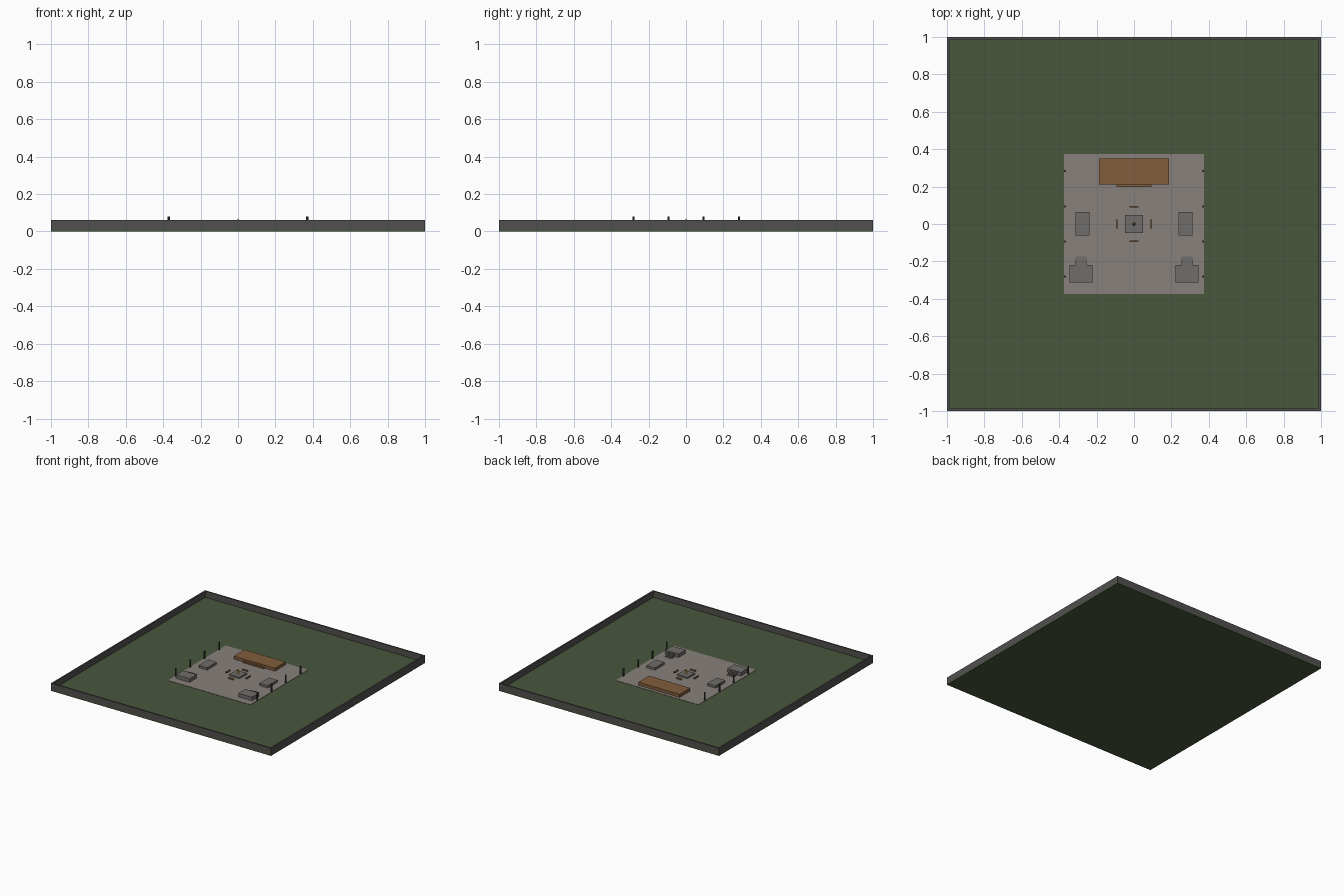
import bpy

if "Cube" in bpy.data.objects:
    bpy.data.objects.remove(bpy.data.objects["Cube"])


def mat(name, c):
    m = bpy.data.materials.new(name)
    m.diffuse_color = (*c, 1)
    m.use_nodes = True
    m.node_tree.nodes["Principled BSDF"].inputs["Base Color"].default_value = m.diffuse_color
    return m


GRASS = mat("grass", (0.065, 0.095, 0.045))
PAVING = mat("paving", (0.25, 0.22, 0.20))
WALL = mat("wall_stone", (0.085, 0.08, 0.078))
STONE = mat("stone", (0.16, 0.155, 0.145))
WOOD = mat("wood", (0.22, 0.11, 0.045))
IRON = mat("iron", (0.05, 0.05, 0.05))
GOLD = mat("gold", (0.6, 0.38, 0.08))


def box(name, x0, x1, y0, y1, z0, z1, m):
    bpy.ops.mesh.primitive_cube_add(size=1, location=((x0 + x1) / 2, (y0 + y1) / 2, (z0 + z1) / 2))
    o = bpy.context.object
    o.name = name
    o.scale = (x1 - x0, y1 - y0, z1 - z0)
    bpy.ops.object.transform_apply(location=False, rotation=False, scale=True)
    o.data.materials.append(m)
    return o


def cyl(name, x, y, z0, z1, r, m, n=8, r2=None):
    bpy.ops.mesh.primitive_cone_add(vertices=n, radius1=r, radius2=r if r2 is None else r2,
                                    depth=z1 - z0, location=(x, y, (z0 + z1) / 2))
    o = bpy.context.object
    o.name = name
    o.data.materials.append(m)


# Ground slab, paved square and perimeter walls
G, P = 0.0125, 0.015
box("ground", -1, 1, -1, 1, 0, G, GRASS)
box("plaza", -0.375, 0.375, -0.375, 0.375, G - 0.002, P, PAVING)
T, H = 0.0125, 0.0625
for s in (-1, 1):
    e = sorted((s, s * (1 - T)))
    box("wall_end", -1, 1, e[0], e[1], G, H, WALL)
    box("wall_side", e[0], e[1], -1 + T, 1 - T, G, H, WALL)

# Stage with front step
box("stage", -0.187, 0.187, 0.212, 0.35, P, 0.04, WOOD)
box("stage_step", -0.094, 0.094, 0.198, 0.212, P, 0.0265, WOOD)

# Central monument
box("pedestal", -0.047, 0.047, -0.047, 0.047, P, 0.0265, STONE)
cyl("statue_body", 0, 0, 0.0265, 0.056, 0.009, GOLD, 12, 0.006)
bpy.ops.mesh.primitive_uv_sphere_add(segments=12, ring_count=8, radius=0.006, location=(0, 0, 0.060))
bpy.context.object.name = "statue_head"
bpy.context.object.data.materials.append(GOLD)

for s in (-1, 1):
    # Benches around the monument
    x = 0.091 * s
    box("bench_side", x - 0.004, x + 0.004, -0.024, 0.024, P, 0.026, WOOD)
    box("bench_end", -0.024, 0.024, x - 0.004, x + 0.004, P, 0.026, WOOD)

    # Low side platforms
    x = 0.276 * s
    box("side_platform", x - 0.038, x + 0.038, -0.061, 0.063, P, 0.034, STONE)

    # Front corner platforms with steps
    x = 0.283 * s
    box("corner_platform", x - 0.062, x + 0.062, -0.312, -0.22, P, 0.044, STONE)
    for i in range(3):
        box("corner_step", x - 0.03, x + 0.03, -0.22, -0.173 - 0.0155 * i,
            P, P + 0.0075 * (i + 1), STONE)

    # Lamp posts
    for y in (-0.281, -0.094, 0.094, 0.283):
        cyl("lamp_post", 0.37 * s, y, P, 0.08, 0.006, IRON)
